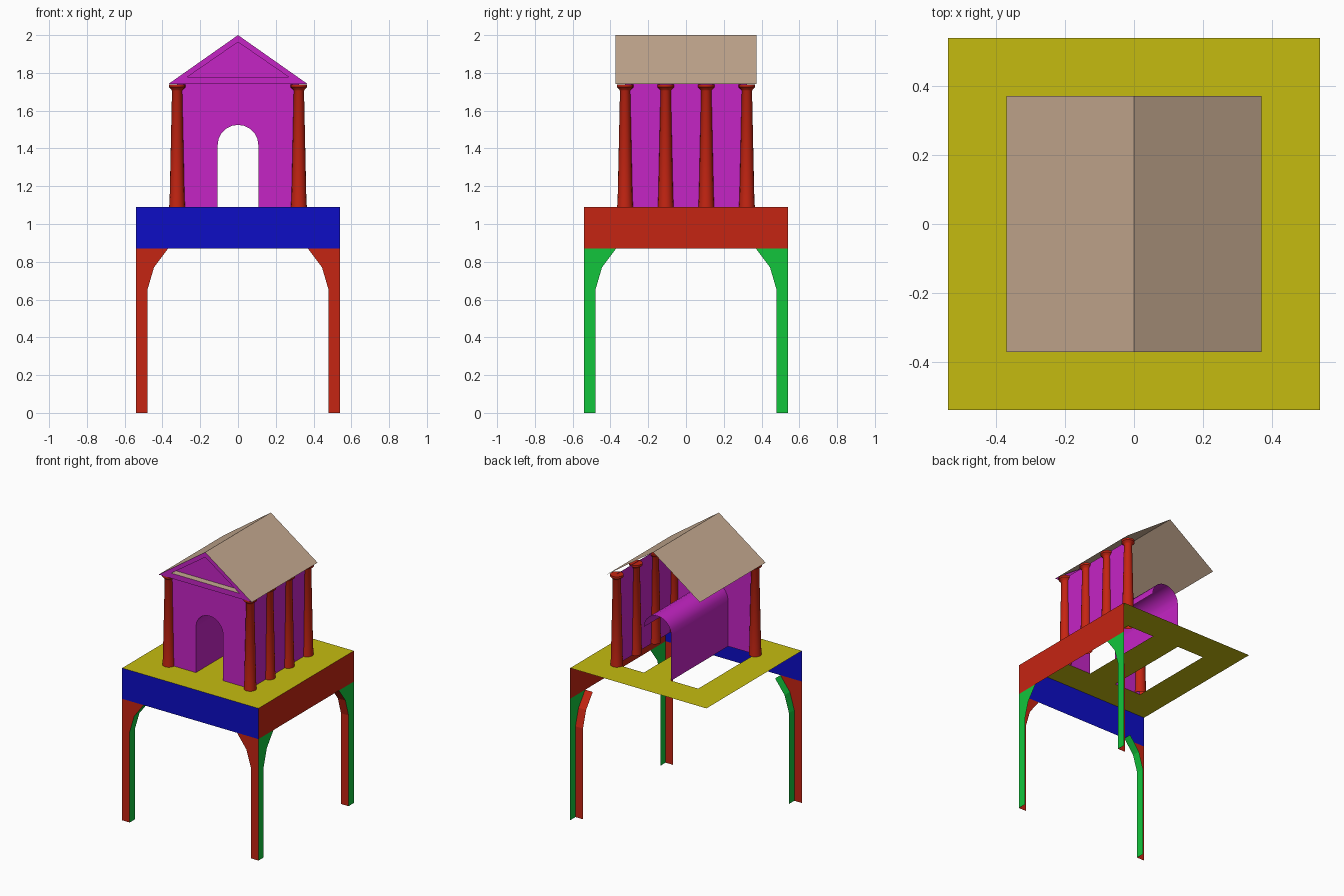
import bpy
import bmesh
from math import cos, sin, pi, radians
from mathutils import Vector

cube = bpy.data.objects.get("Cube")
if cube:
    bpy.data.objects.remove(cube, do_unlink=True)


def material(name, rgb):
    m = bpy.data.materials.new(name)
    m.use_nodes = True
    m.diffuse_color = (*rgb, 1)
    m.node_tree.nodes["Principled BSDF"].inputs["Base Color"].default_value = (*rgb, 1)
    return m


RED = material("brick red", (0.56, 0.018, 0.006))
GREEN = material("green", (0.006, 0.56, 0.045))
BLUE = material("blue", (0.004, 0.004, 0.56))
YELLOW = material("yellow", (0.56, 0.50, 0.005))
PURPLE = material("purple", (0.56, 0.018, 0.56))
TAN = material("tan", (0.56, 0.40, 0.28))


def add_object(name, mesh, mat, smooth=False):
    mesh.materials.append(mat)
    ob = bpy.data.objects.new(name, mesh)
    bpy.context.collection.objects.link(ob)
    if smooth:
        bpy.ops.object.select_all(action='DESELECT')
        ob.select_set(True)
        bpy.context.view_layer.objects.active = ob
        bpy.ops.object.shade_smooth_by_angle(angle=radians(35))
    return ob


def sheet(name, mat, polygons, smooth=False):
    """Thin surface made of polygons, facing the way of their winding."""
    bm = bmesh.new()
    for poly in polygons:
        bm.faces.new([bm.verts.new(p) for p in poly])
    bmesh.ops.remove_doubles(bm, verts=bm.verts, dist=0.0005)
    mesh = bpy.data.meshes.new(name)
    bm.to_mesh(mesh)
    bm.free()
    return add_object(name, mesh, mat, smooth)


def front(y, outline):
    return [(x, y, z) for x, z in outline]


def side(x, outline):
    return [(x, y, z) for y, z in outline]


def rect(a0, a1, b0, b1):
    return [(a0, b0), (a1, b0), (a1, b1), (a0, b1)]


def strip(path, offset):
    """Quads that sweep a path along an offset."""
    d = Vector(offset)
    pts = [Vector(p) for p in path]
    return [(a, b, b + d, a + d) for a, b in zip(pts, pts[1:])]


S = 0.54              # half width of the base
LOW, FLOOR = 0.87, 1.09
W = 0.3225            # half width of the chamber walls
EAVE, RIDGE, R = 1.74, 2.0, 0.37
D, SPRING = 0.108, 1.417   # doorway half width and arch springing

# Base: front and left fascias, top with two openings beside the passage
sheet("base_front", BLUE, [front(-S, rect(-S, S, LOW, FLOOR))])
sheet("base_left_side", RED, [side(S, rect(-S, S, LOW, FLOOR))])
floor_parts = [rect(-S, S, -S, -W), rect(-S, S, W, S), rect(-S, -W, -W, W),
               rect(W, S, -W, W), rect(-D, D, -W, W)]
sheet("base_top", YELLOW, [[(x, y, FLOOR) for x, y in p] for p in floor_parts])

# Legs: angle sheets with curved brackets
curve = [(0.48, 0), (0.48, 0.65), (0.445, 0.77), (0.37, LOW)]
leg = [(S, 0), (S, LOW)] + curve[::-1]
mirrored = [(-a, z) for a, z in leg]
sheet("front_left_leg_front", RED, [front(-S, leg[::-1])])
sheet("front_left_leg_side", GREEN, [side(S, mirrored)])
sheet("front_right_leg_front", RED, [front(-S, mirrored)])
sheet("front_right_leg_inner", GREEN,
      strip([(-a, -S, z) for a, z in curve[::-1]], (0, 0.06, 0)))
sheet("back_left_leg_side", GREEN, [side(S, leg[::-1])])
sheet("back_left_leg_inner", RED,
      strip([(S, a, z) for a, z in curve], (-0.06, 0, 0)))

# Chamber: front wall with arched doorway, side wall, passage
arch = [(D * cos(i * pi / 10), SPRING + D * sin(i * pi / 10)) for i in range(11)]
wall = ([(-W, FLOOR), (-D, FLOOR)] + arch[::-1] +
        [(D, FLOOR), (W, FLOOR), (W, 1.77), (0, 1.99), (-W, 1.77)])
sheet("front_wall", PURPLE, [front(-W, wall)])
sheet("left_wall", PURPLE, [side(W, rect(-W, W, FLOOR, EAVE))])
sheet("passage_wall", PURPLE, [side(-D, rect(-W, W, FLOOR, SPRING))])
sheet("passage_vault", PURPLE,
      strip(front(-W, arch), (0, 2 * W, 0)), smooth=True)

# Pediment: raised triangular frame with a ledge inside it
outer = front(-R, [(-R, EAVE), (R, EAVE), (0, RIDGE)])
inner = front(-R, [(-0.27, 1.777), (0.27, 1.777), (0, 1.963)])
sheet("pediment_frame", PURPLE,
      [(outer[i], outer[(i + 1) % 3], inner[(i + 1) % 3], inner[i]) for i in range(3)])
sheet("pediment_ledge", TAN, strip(inner[:2], (0, R - W, 0)))

# Roof
sheet("roof", TAN, strip(front(-R - 0.002, [(R, EAVE), (0, RIDGE), (-R, EAVE)]),
                         (0, 2 * R + 0.004, 0)))

# Columns: turned profile of (radius, height)
profile = [(0.042, FLOOR), (0.039, 1.15), (0.027, 1.705), (0.031, 1.712),
           (0.044, 1.724), (0.044, EAVE - 0.002), (0, EAVE - 0.002)]
bm = bmesh.new()
verts = [bm.verts.new((r, 0, z)) for r, z in profile]
edges = [bm.edges.new(pair) for pair in zip(verts, verts[1:])]
bmesh.ops.spin(bm, geom=verts + edges, cent=(0, 0, 0), axis=(0, 0, 1),
               angle=2 * pi, steps=16)
bmesh.ops.remove_doubles(bm, verts=bm.verts, dist=0.0005)
bmesh.ops.recalc_face_normals(bm, faces=bm.faces)
column_mesh = bpy.data.meshes.new("column")
bm.to_mesh(column_mesh)
bm.free()
spots = [(W, -W + i * 2 * W / 3) for i in range(4)] + [(-W, -W)]
for i, (x, y) in enumerate(spots):
    column = add_object(f"column_{i + 1}", column_mesh.copy(), RED, smooth=True)
    column.location = (x, y, 0)
